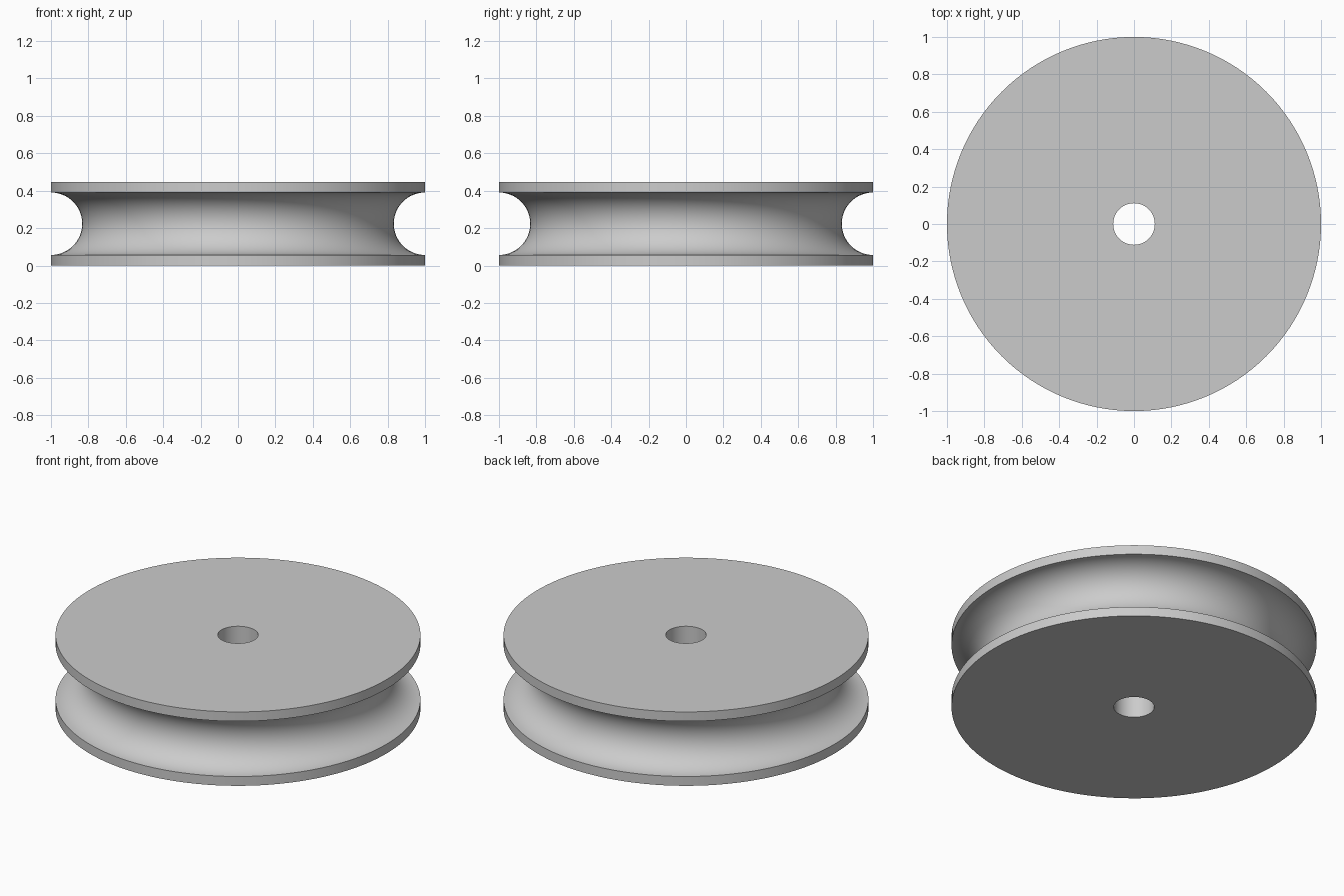
import bpy, bmesh, math

if "Cube" in bpy.data.objects:
    bpy.data.objects.remove(bpy.data.objects["Cube"])

R, BORE, H, GROOVE = 1.0, 0.111, 0.447, 0.167
SEGMENTS, ARC = 128, 32

# Closed cross-section: bore, flat faces, rims and semicircular groove
profile = [(BORE, 0), (R, 0)]
for i in range(ARC + 1):
    a = math.pi * i / ARC
    profile.append((R - GROOVE * math.sin(a), H / 2 - GROOVE * math.cos(a)))
profile += [(R, H), (BORE, H)]

# Revolve the cross-section around the axle
bm = bmesh.new()
rings = []
for s in range(SEGMENTS):
    t = 2 * math.pi * s / SEGMENTS
    rings.append([bm.verts.new((r * math.cos(t), r * math.sin(t), z)) for r, z in profile])
n = len(profile)
for s in range(SEGMENTS):
    a, b = rings[s], rings[(s + 1) % SEGMENTS]
    for i in range(n):
        j = (i + 1) % n
        bm.faces.new((a[i], b[i], b[j], a[j]))
bmesh.ops.recalc_face_normals(bm, faces=bm.faces)
mesh = bpy.data.meshes.new("pulley_wheel")
bm.to_mesh(mesh)
bm.free()

wheel = bpy.data.objects.new("pulley_wheel", mesh)
bpy.context.collection.objects.link(wheel)

# Plain grey finish
grey = bpy.data.materials.new("light_grey")
grey.diffuse_color = (0.6, 0.6, 0.6, 1)
grey.use_nodes = True
grey.node_tree.nodes["Principled BSDF"].inputs["Base Color"].default_value = grey.diffuse_color
mesh.materials.append(grey)

# Smooth curved surfaces, crisp rim edges
bpy.context.view_layer.objects.active = wheel
wheel.select_set(True)
bpy.ops.object.shade_smooth_by_angle(angle=math.radians(30))
